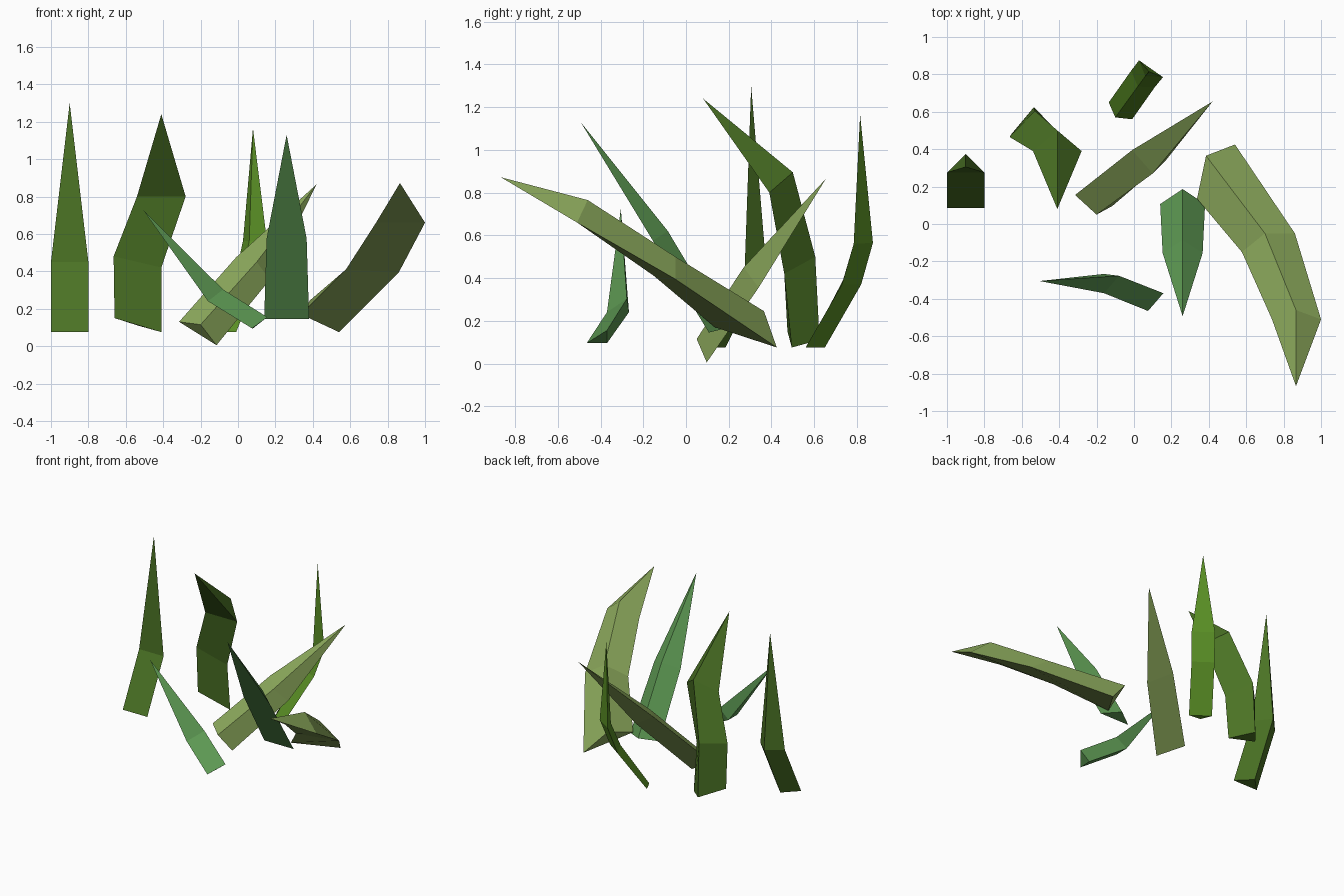
import bpy
import bmesh

# Remove the default cube
default_cube = bpy.data.objects.get("Cube")
if default_cube:
    bpy.data.objects.remove(default_cube, do_unlink=True)


def make_material(name, red, green, blue):
    material = bpy.data.materials.new(name)
    material.use_nodes = True
    colour = (red, green, blue, 1)
    material.diffuse_color = colour
    shader = next(node for node in material.node_tree.nodes if node.type == "BSDF_PRINCIPLED")
    shader.inputs["Base Color"].default_value = colour
    return material


def even_ring(x, half_width, edge_y, edge_z, ridge_y, ridge_z):
    """Triangle section that is symmetric about x: two edges and a rear ridge."""
    left_edge = (x - half_width, edge_y, edge_z)
    right_edge = (x + half_width, edge_y, edge_z)
    ridge = (x, ridge_y, ridge_z)
    return left_edge, right_edge, ridge


def make_blade(name, material, rings, tip):
    """Skin triangular sections from the root upwards and close them in a point."""
    bm = bmesh.new()
    sections = [[bm.verts.new(point) for point in ring] for ring in rings]
    point = bm.verts.new(tip)
    bm.faces.new(sections[0])
    for lower, upper in zip(sections, sections[1:]):
        for side in range(3):
            following = (side + 1) % 3
            bm.faces.new((lower[side], lower[following], upper[following], upper[side]))
    top_section = sections[-1]
    for side in range(3):
        bm.faces.new((top_section[side], top_section[(side + 1) % 3], point))
    bmesh.ops.recalc_face_normals(bm, faces=bm.faces[:])
    mesh = bpy.data.meshes.new(name)
    bm.to_mesh(mesh)
    bm.free()
    mesh.materials.append(material)
    blade = bpy.data.objects.new(name, mesh)
    bpy.context.collection.objects.link(blade)
    return blade


# Colours
forest_green = make_material("forest green", .07, .17, .018)
leaf_green = make_material("leaf green", .1, .27, .018)
pale_olive = make_material("pale olive", .27, .41, .11)
cool_green = make_material("cool green", .107, .31, .084)

# Upright blade on the far right side
make_blade(
    "straight_blade", forest_green,
    rings=[
        even_ring(-.9, .1, .085, .075, .185, .075),
        even_ring(-.9, .1, .275, .45, .375, .46),
    ],
    tip=(-.9, .305, 1.3),
)

# Tall blade that nods forward
make_blade(
    "nodding_blade", forest_green,
    rings=[
        ((-.66, .475, .15), (-.41, .495, .075), (-.535, .625, .11)),
        ((-.665, .465, .48), (-.41, .46, .42), (-.53, .605, .5)),
        ((-.54, .39, .8), (-.28, .39, .8), (-.41, .5, .895)),
    ],
    tip=(-.41, .08, 1.24),
)

# Slim blade at the back
make_blade(
    "rear_blade", leaf_green,
    rings=[
        ((-.01, .56, .075), (-.135, .65, .075), (-.1, .57, .075)),
        ((.11, .73, .37), (-.015, .82, .37), (.02, .735, .39)),
        ((.155, .785, .56), (.027, .875, .565), (.06, .79, .56)),
    ],
    tip=(.08, .815, 1.165),
)

# Leaning blade in the middle
make_blade(
    "leaning_blade", pale_olive,
    rings=[
        ((-.315, .155, .13), (-.2, .05, .115), (-.115, .097, .005)),
        ((-.01, .395, .475), (.1, .27, .45), (.17, .34, .355)),
    ],
    tip=(.42, .655, .865),
)

# Broad blade that arches forward
make_blade(
    "arching_blade", pale_olive,
    rings=[
        ((.54, .425, .075), (.385, .365, .245), (.337, .135, .17)),
        ((.86, -.05, .395), (.7, -.05, .5), (.577, -.15, .41)),
        ((1, -.51, .66), (.866, -.46, .765), (.738, -.51, .66)),
    ],
    tip=(.866, -.867, .872),
)

# Centre blade that tips forward
make_blade(
    "centre_blade", cool_green,
    rings=[
        even_ring(.26, .12, .107, .145, .187, .165),
        even_ring(.26, .107, -.155, .575, -.085, .62),
    ],
    tip=(.26, -.493, 1.13),
)

# Short blade at the front
make_blade(
    "short_blade", cool_green,
    rings=[
        ((.075, -.465, .095), (.157, -.37, .155), (.08, -.37, .095)),
        ((-.16, -.37, .24), (-.08, -.277, .303), (-.16, -.267, .24)),
    ],
    tip=(-.505, -.305, .725),
)
